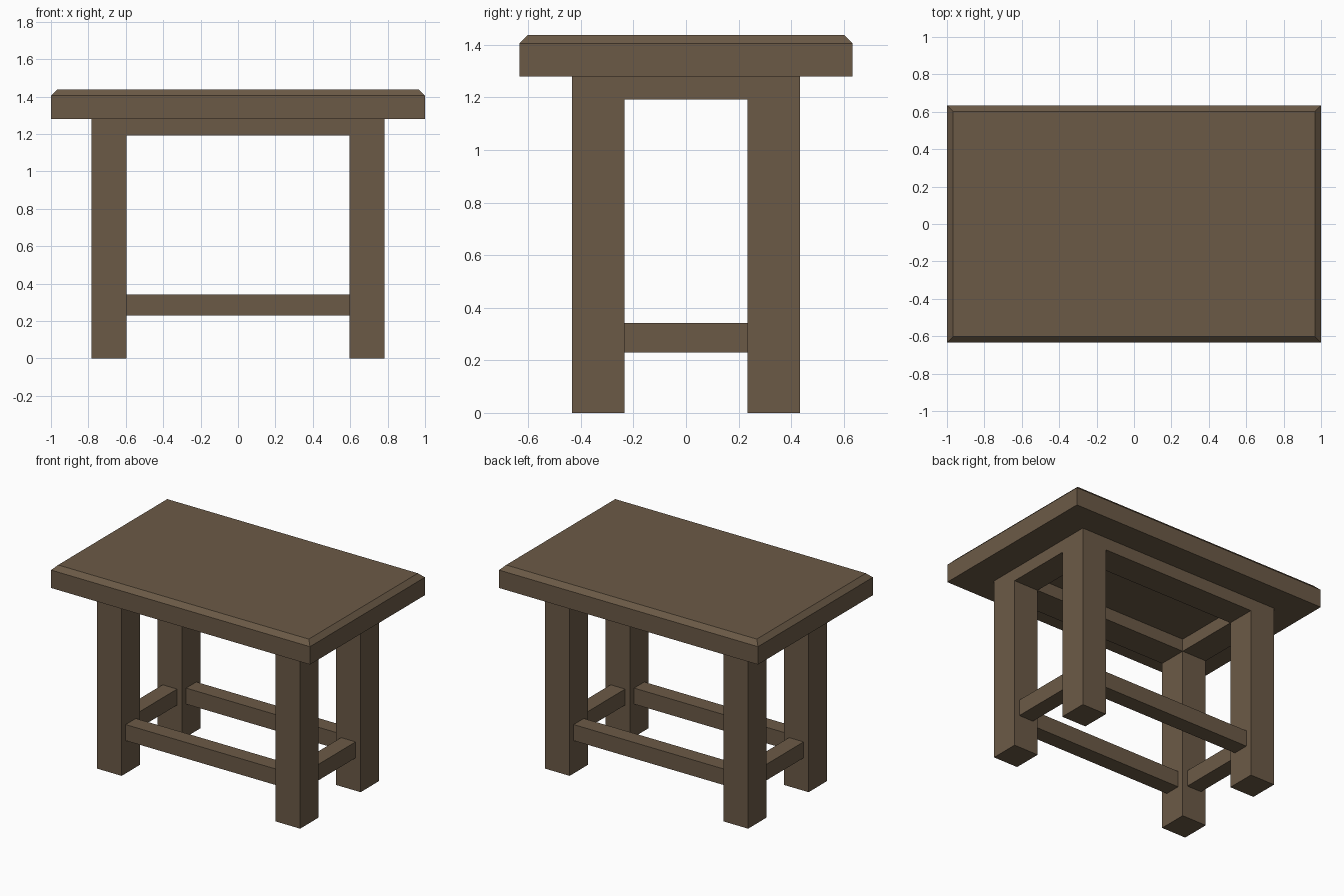
import bpy, bmesh

if "Cube" in bpy.data.objects:
    bpy.data.objects.remove(bpy.data.objects["Cube"])

wood = bpy.data.materials.new("dark brown wood")
wood.diffuse_color = (0.148, 0.102, 0.062, 1.0)
wood.use_nodes = True
wood.node_tree.nodes["Principled BSDF"].inputs["Base Color"].default_value = wood.diffuse_color


def box(name, x0, x1, y0, y1, z0, z1, chamfer=0.0):
    """Box between two corners, with an optional chamfer round its top rim."""
    bm = bmesh.new()
    bmesh.ops.create_cube(bm, size=1)
    for v in bm.verts:
        v.co.x = x1 if v.co.x > 0 else x0
        v.co.y = y1 if v.co.y > 0 else y0
        v.co.z = z1 if v.co.z > 0 else z0
    if chamfer:
        rim = [e for e in bm.edges if all(v.co.z > z1 - 1e-4 for v in e.verts)]
        bmesh.ops.bevel(bm, geom=rim, offset=chamfer, segments=1, affect='EDGES')
    mesh = bpy.data.meshes.new(name)
    bm.to_mesh(mesh)
    bm.free()
    mesh.materials.append(wood)
    obj = bpy.data.objects.new(name, mesh)
    bpy.context.collection.objects.link(obj)
    return obj


XI, XO = 0.595, 0.784     # inner and outer leg faces along x
YI, YO = 0.233, 0.434     # inner and outer leg faces along y
TOP = 1.28                # underside of the table top
APRON = 1.193             # underside of the apron
S0, S1 = 0.229, 0.341     # stretcher bottom and top
H = 0.056                 # half the stretcher thickness
XC, YC = (XI + XO) / 2, (YI + YO) / 2

# Table top with chamfered upper rim
box("table_top", -1, 1, -0.634, 0.634, TOP, 1.437, 0.032)

# Four square legs
for sx, side in ((-1, "left"), (1, "right")):
    for sy, end in ((-1, "front"), (1, "back")):
        xs, ys = sorted((sx * XI, sx * XO)), sorted((sy * YI, sy * YO))
        box(f"{end}_{side}_leg", *xs, *ys, 0, TOP)

# Long aprons and stretchers at front and back
for s, name in ((-1, "front"), (1, "back")):
    box(f"{name}_apron", -XI, XI, *sorted((s * YI, s * YO)), APRON, TOP)
    box(f"{name}_stretcher", -XI, XI, s * YC - H, s * YC + H, S0, S1)

# Short aprons and stretchers at the sides
for s, name in ((-1, "left"), (1, "right")):
    box(f"{name}_apron", *sorted((s * XI, s * XO)), -YI, YI, APRON, TOP)
    box(f"{name}_stretcher", s * XC - H, s * XC + H, -YI, YI, S0, S1)
